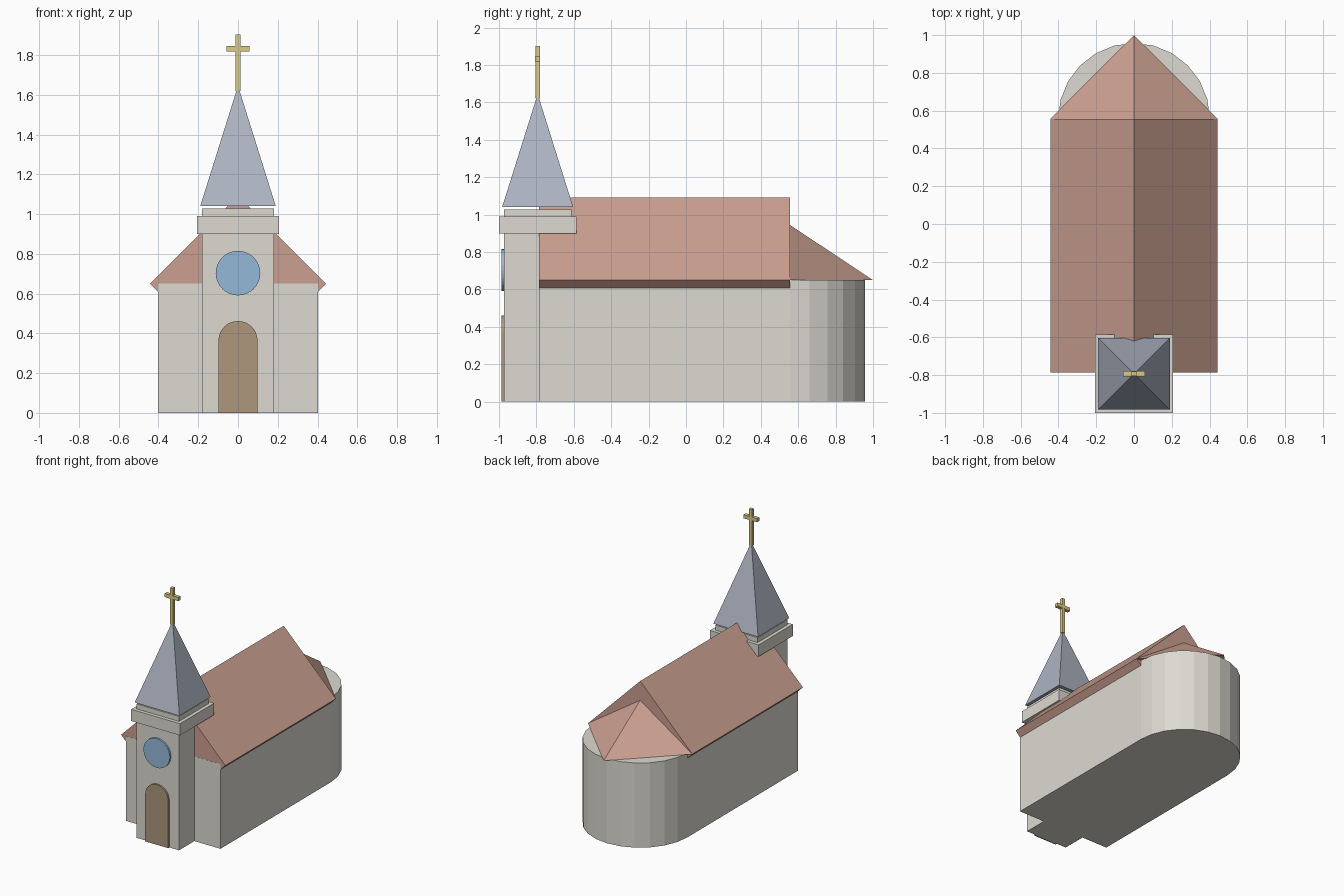
import bpy, bmesh
from math import cos, sin, pi
from mathutils import Vector

if "Cube" in bpy.data.objects:
    bpy.data.objects.remove(bpy.data.objects["Cube"])


def material(name, rgb):
    m = bpy.data.materials.new(name)
    m.diffuse_color = (*rgb, 1)
    m.use_nodes = True
    m.node_tree.nodes["Principled BSDF"].inputs["Base Color"].default_value = m.diffuse_color
    return m


STONE = material("stone", (0.72, 0.70, 0.64))
TILE = material("tile", (0.60, 0.35, 0.28))
SLATE = material("slate", (0.42, 0.46, 0.54))
GOLD = material("gold", (0.72, 0.60, 0.25))
GLASS = material("glass", (0.30, 0.48, 0.70))
WOOD = material("wood", (0.42, 0.31, 0.20))


def finish(name, bm, mat):
    bmesh.ops.recalc_face_normals(bm, faces=bm.faces[:])
    mesh = bpy.data.meshes.new(name)
    bm.to_mesh(mesh)
    bm.free()
    mesh.materials.append(mat)
    ob = bpy.data.objects.new(name, mesh)
    bpy.context.collection.objects.link(ob)
    return ob


def extrude(name, points, offset, mat):
    """Solid made by sweeping a closed profile along an offset."""
    bm = bmesh.new()
    face = bm.faces.new([bm.verts.new(p) for p in points])
    ext = bmesh.ops.extrude_face_region(bm, geom=[face], use_keep_orig=True)
    moved = [v for v in ext["geom"] if isinstance(v, bmesh.types.BMVert)]
    bmesh.ops.translate(bm, verts=moved, vec=Vector(offset))
    return finish(name, bm, mat)


def box(name, x, y0, y1, z0, z1, mat):
    return extrude(name, [(-x, y0, z0), (x, y0, z0), (x, y1, z0), (-x, y1, z0)],
                   (0, 0, z1 - z0), mat)


def pyramid(name, base, apex, mat):
    bm = bmesh.new()
    ring = [bm.verts.new(p) for p in base]
    tip = bm.verts.new(apex)
    bm.faces.new(ring)
    for i in range(4):
        bm.faces.new((ring[i], ring[(i + 1) % 4], tip))
    return finish(name, bm, mat)


def arc(radius, a0, a1, n):
    return [(radius * cos(a0 + (a1 - a0) * i / n), radius * sin(a0 + (a1 - a0) * i / n))
            for i in range(n + 1)]


EAVE, W, R = 0.65, 0.402, 0.443
FRONT, BACK, TOWER = -0.787, 0.556, -0.793

# Nave walls with the rounded apse
plan = [(-W, FRONT, 0), (W, FRONT, 0)] + [(x, BACK + y, 0) for x, y in arc(W, 0, pi, 12)]
extrude("nave_and_apse", plan, (0, 0, EAVE), STONE)

# Main roof: diamond section sunk into the walls
extrude("nave_roof", [(R, FRONT + 0.001, EAVE), (0, FRONT + 0.001, EAVE + R),
                      (-R, FRONT + 0.001, EAVE), (0, FRONT + 0.001, EAVE - R)],
        (0, BACK - FRONT - 0.001, 0), TILE)

# Four-sided roof over the apse
pyramid("apse_roof", [(R, BACK, EAVE), (0, BACK + R, EAVE), (-R, BACK, EAVE), (0, BACK - R, EAVE)],
        (0, BACK, 0.945), TILE)

# Tower, cornice and spire
T, C, S = 0.18, 0.207, 0.19
box("tower", T, TOWER - T, TOWER + T, 0, 1.028, STONE)
box("tower_cornice", C, TOWER - C, TOWER + C, 0.90, 0.99, STONE)
pyramid("spire", [(sx * S, TOWER + sy * S, 1.04) for sx, sy in ((-1, -1), (1, -1), (1, 1), (-1, 1))],
        (0, TOWER, 1.645), SLATE)

# Cross
box("cross_post", 0.0125, TOWER - 0.0125, TOWER + 0.0125, 1.62, 1.902, GOLD)
box("cross_arm", 0.058, TOWER - 0.0135, TOWER + 0.0135, 1.818, 1.846, GOLD)

# Round window and arched door on the tower front
extrude("round_window", [(x, -0.987, 0.703 + z) for x, z in arc(0.112, 0, 2 * pi, 32)[:-1]],
        (0, 0.03, 0), GLASS)
D = 0.098
extrude("door", [(-D, -0.987, 0), (D, -0.987, 0)] +
        [(x, -0.987, 0.364 + z) for x, z in arc(D, 0, pi, 16)], (0, 0.03, 0), WOOD)
